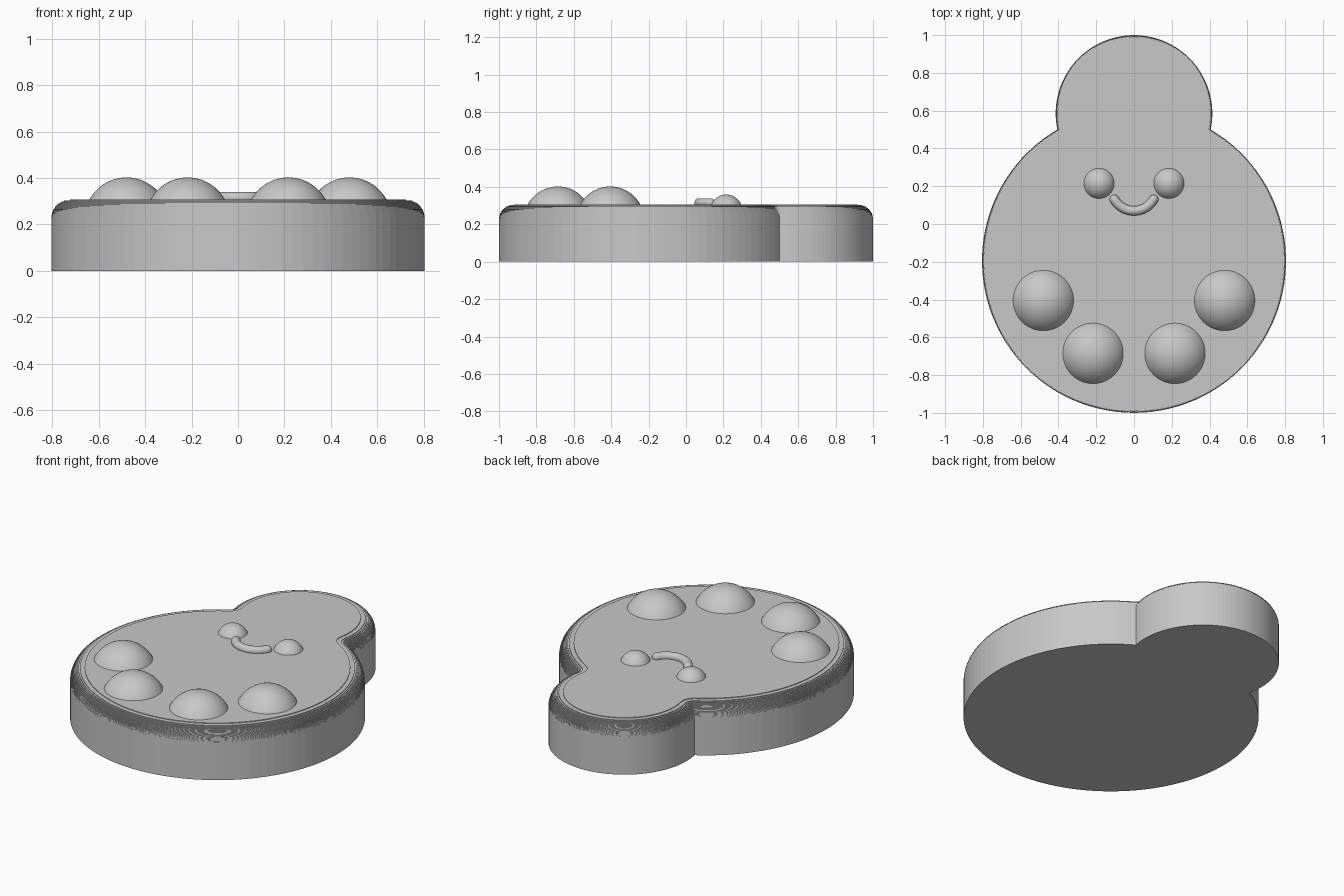
import bpy, bmesh
from math import sin, cos, pi, radians, sqrt, asin
from mathutils import Vector

cube = bpy.data.objects.get("Cube")
if cube:
    bpy.data.objects.remove(cube, do_unlink=True)

GREY = (0.58, 0.58, 0.58, 1)
grey = bpy.data.materials.new("plain grey")
grey.use_nodes = True
grey.diffuse_color = GREY
grey.node_tree.nodes["Principled BSDF"].inputs["Base Color"].default_value = GREY

TOP = 0.307
BODY, BODY_R = Vector((0, -0.195)), 0.805
HEAD, HEAD_R = Vector((0, 0.585)), 0.415

# Right-hand point where the body and head circles cross
gap = HEAD.y - BODY.y
rise = (gap**2 + BODY_R**2 - HEAD_R**2) / (2 * gap)
NECK = Vector((sqrt(BODY_R**2 - rise**2), BODY.y + rise))


def finish(name, bm, smooth=True):
    bmesh.ops.recalc_face_normals(bm, faces=bm.faces)
    mesh = bpy.data.meshes.new(name)
    bm.to_mesh(mesh)
    bm.free()
    obj = bpy.data.objects.new(name, mesh)
    bpy.context.collection.objects.link(obj)
    mesh.materials.append(grey)
    for poly in mesh.polygons:
        poly.use_smooth = smooth
    return obj


def arc(centre, radius, start, end, steps):
    angles = [start + (end - start) * i / steps for i in range(steps + 1)]
    return [centre + radius * Vector((cos(a), sin(a))) for a in angles]


def outline(inset):
    """Two joined discs moved inwards, with a rounded neck."""
    body_a = asin((NECK.y - BODY.y) / BODY_R)
    head_a = asin((NECK.y - HEAD.y) / HEAD_R)
    half = arc(BODY, BODY_R - inset, -pi / 2, body_a, 44)
    half += arc(NECK, inset, body_a + pi, head_a + pi, 8)[1:-1]
    half += arc(HEAD, HEAD_R - inset, head_a, pi / 2, 32)
    return half + [Vector((-p.x, p.y)) for p in half[-2:0:-1]]


# Base slab with a finely stepped rounded upper rim
ROUND, LAYERS = 0.08, 20
levels = [(0.0001, 0)]
for i in range(LAYERS):
    h = (i + 1) / LAYERS
    z = TOP - ROUND + ROUND * i / LAYERS
    inset = max(0.0001, ROUND * (1 - sqrt(1 - h * h)))
    levels += [(levels[-1][0], z), (inset, z)]
levels.append((levels[-1][0], TOP))

bm = bmesh.new()
rings = [[bm.verts.new((p.x, p.y, z)) for p in outline(d)] for d, z in levels]
for low, high in zip(rings, rings[1:]):
    for k in range(len(low)):
        n = (k + 1) % len(low)
        bm.faces.new((low[k], low[n], high[n], high[k]))
bm.faces.new(rings[0][::-1])
bm.faces.new(rings[-1])
finish("stepped_base", bm, smooth=False)


def dome(name, x, y, width, height):
    """Shallow spherical cap resting on the slab."""
    radius = (width**2 + height**2) / (2 * height)
    bm = bmesh.new()
    bmesh.ops.create_uvsphere(bm, u_segments=64, v_segments=48, radius=radius)
    bmesh.ops.translate(bm, verts=bm.verts, vec=(x, y, TOP + height - radius))
    bmesh.ops.bisect_plane(bm, geom=bm.verts[:] + bm.edges[:] + bm.faces[:],
                           plane_co=(0, 0, TOP - 0.002), plane_no=(0, 0, 1),
                           clear_inner=True)
    finish(name, bm)


# Eyes and the four large buttons
for side, sx in (("left", 1), ("right", -1)):
    dome(side + "_eye", sx * 0.185, 0.215, 0.08, 0.052)
    dome(side + "_outer_button", sx * 0.48, -0.405, 0.16, 0.095)
    dome(side + "_inner_button", sx * 0.217, -0.685, 0.16, 0.095)

# Smile: a bent tube with rounded ends
TUBE, SWING = 0.025, radians(60)
path = []
for i in range(9):
    path.append((0, 0, -TUBE * cos(pi / 2 * i / 8), TUBE * sin(pi / 2 * i / 8)))
stations = [(-SWING, off, r) for _, _, off, r in path]
stations += [(-SWING + 2 * SWING * i / 32, 0, TUBE) for i in range(1, 32)]
stations += [(SWING, -off, r) for _, _, off, r in reversed(path)]

bm = bmesh.new()
rings = []
for a, along, r in stations:
    mid = Vector((0.12 * sin(a), 0.19 - 0.12 * cos(a), TOP + 0.007))
    mid += along * Vector((cos(a), sin(a), 0))
    out = Vector((sin(a), -cos(a), 0))
    ring = []
    for k in range(24):
        t = 2 * pi * k / 24
        ring.append(bm.verts.new(mid + r * (cos(t) * out + Vector((0, 0, sin(t))))))
    rings.append(ring)
for one, two in zip(rings, rings[1:]):
    for k in range(24):
        n = (k + 1) % 24
        bm.faces.new((one[k], one[n], two[n], two[k]))
bmesh.ops.remove_doubles(bm, verts=bm.verts, dist=0.00001)
finish("smile", bm)
